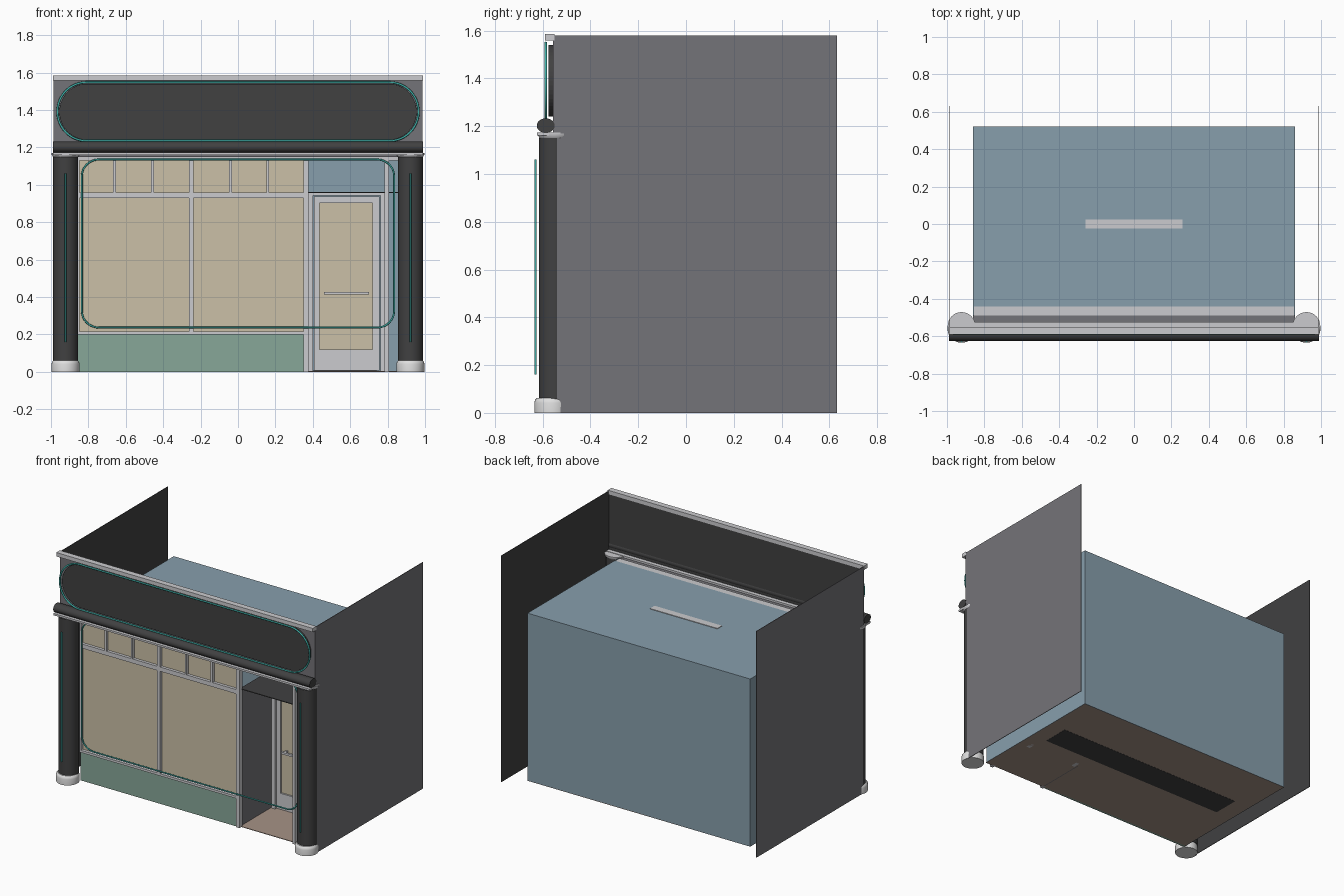
import bpy, bmesh, math

if "Cube" in bpy.data.objects:
    bpy.data.objects.remove(bpy.data.objects["Cube"])


def mat(name, r, g, b):
    m = bpy.data.materials.new(name)
    m.diffuse_color = (r, g, b, 1)
    m.use_nodes = True
    m.node_tree.nodes["Principled BSDF"].inputs["Base Color"].default_value = m.diffuse_color
    return m


LIGHT = mat("light_grey", .60, .60, .62)
STONE = mat("pale_stone", .74, .74, .74)
DARK = mat("charcoal", .052, .052, .053)
GREY = mat("wall_grey", .175, .172, .188)
BLUE = mat("dusty_blue", .245, .345, .415)
GREEN = mat("sage_green", .245, .39, .315)
TAN = mat("cream_glass", .60, .53, .385)
BROWN = mat("floor_brown", .38, .29, .24)
TEAL = mat("teal_tube", .05, .43, .39)


def finish(name, bm, *mats):
    bmesh.ops.recalc_face_normals(bm, faces=bm.faces)
    me = bpy.data.meshes.new(name)
    bm.to_mesh(me)
    bm.free()
    for m in mats:
        me.materials.append(m)
    ob = bpy.data.objects.new(name, me)
    bpy.context.collection.objects.link(ob)
    return ob


def box(name, x0, x1, y0, y1, z0, z1, *mats, rule=None):
    """Box from its limits; rule picks a material slot from a face normal."""
    bm = bmesh.new()
    bmesh.ops.create_cube(bm, size=1)
    for v in bm.verts:
        v.co = [a + (c + .5) * (b - a) for c, a, b in
                zip(v.co, (x0, y0, z0), (x1, y1, z1))]
    bmesh.ops.recalc_face_normals(bm, faces=bm.faces)
    if rule:
        for f in bm.faces:
            f.material_index = rule(f.normal)
    return finish(name, bm, *mats)


def smooth(ob):
    bpy.ops.object.select_all(action='DESELECT')
    ob.select_set(True)
    bpy.context.view_layer.objects.active = ob
    bpy.ops.object.shade_smooth_by_angle(angle=math.radians(40))


def lathe(name, x, y, profile, m, n=32):
    """Turned solid about a vertical axis from (radius, height) points."""
    bm = bmesh.new()
    rings = [[bm.verts.new((x + r * math.cos(math.tau * i / n),
                            y + r * math.sin(math.tau * i / n), z))
              for i in range(n)] for r, z in profile]
    for a, b in zip(rings, rings[1:]):
        for i in range(n):
            j = (i + 1) % n
            bm.faces.new((a[i], a[j], b[j], b[i]))
    bm.faces.new(rings[0])
    bm.faces.new(rings[-1])
    smooth(finish(name, bm, m))


def rounded_rect(x0, x1, z0, z1, r, n=12):
    pts = []
    for k, (cx, cz) in enumerate(((x1 - r, z1 - r), (x0 + r, z1 - r),
                                  (x0 + r, z0 + r), (x1 - r, z0 + r))):
        for i in range(n + 1):
            a = math.pi / 2 * (k + i / n)
            pts.append((cx + r * math.cos(a), cz + r * math.sin(a)))
    return pts


def tube(name, pts, y, r, closed=True):
    """Glowing tube following (x, z) points at depth y."""
    cu = bpy.data.curves.new(name, 'CURVE')
    cu.dimensions = '3D'
    cu.bevel_depth, cu.bevel_resolution, cu.use_fill_caps = r, 2, True
    sp = cu.splines.new('POLY')
    sp.points.add(len(pts) - 1)
    for p, (x, z) in zip(sp.points, pts):
        p.co = (x, y, z, 1)
    sp.use_cyclic_u = closed
    cu.materials.append(TEAL)
    ob = bpy.data.objects.new(name, cu)
    bpy.context.collection.objects.link(ob)
    bpy.ops.object.select_all(action='DESELECT')
    ob.select_set(True)
    bpy.context.view_layer.objects.active = ob
    bpy.ops.object.convert(target='MESH')


# Side walls and upper fascia: grey outside, charcoal inside
for s, side in ((-1, "left"), (1, "right")):
    box(side + "_wall", s * .985 - .002, s * .985 + .002, -.553, .632, 0, 1.58,
        GREY, DARK, rule=lambda n, s=s: int(n.x * s < -.5))
box("fascia", -.985, .985, -.557, -.553, 1.16, 1.56, GREY, DARK,
    rule=lambda n: int(n.y > .5))
box("parapet_cap", -.99, .99, -.59, -.55, 1.558, 1.585, LIGHT)

# Room shell, open at the front
box("room_back", -.86, .86, .516, .52, 0, 1.17, BLUE)
box("room_left", -.86, -.856, -.49, .52, 0, 1.17, BLUE)
box("room_right", .856, .86, -.49, .52, 0, 1.17, BLUE)
box("room_ceiling", -.86, .86, -.44, .52, 1.166, 1.17, BLUE)
box("room_floor", -.86, .86, -.5, .52, 0, .004, BROWN)
box("ceiling_strip", -.26, .26, -.025, .025, 1.164, 1.174, LIGHT)
box("floor_panel", -.73, .74, -.02, .17, -.001, .006, DARK)

# Sign board: rounded slab with a tube around it
bm = bmesh.new()
slab = bm.faces.new([bm.verts.new((x, -.556, z)) for x, z in
                     rounded_rect(-.955, .955, 1.24, 1.54, .149)])
ext = bmesh.ops.extrude_face_region(bm, geom=[slab])
bmesh.ops.translate(bm, vec=(0, -.02, 0), verts=[
    v for v in ext["geom"] if isinstance(v, bmesh.types.BMVert)])
finish("sign_board", bm, DARK)
tube("sign_tube", rounded_rect(-.965, .965, 1.235, 1.548, .155), -.587, .006)

# Shutter roll and cornice
bm = bmesh.new()
bmesh.ops.create_cone(bm, cap_ends=True, segments=32, radius1=.034,
                      radius2=.034, depth=1.98)
for v in bm.verts:
    x, y, z = v.co
    v.co = (z, x * 1.1 - .587, y * .9 + 1.202)
smooth(finish("awning_roll", bm, DARK))
box("cornice", -.99, .99, -.623, -.525, 1.16, 1.173, LIGHT)
box("header_shelf", -.86, .86, -.535, -.49, 1.148, 1.16, GREY)
box("header_frame", -.86, .86, -.49, -.44, 1.135, 1.168, LIGHT)

# Columns with feet, capitals and vertical tubes
for s, side in ((-1, "left"), (1, "right")):
    x = s * .922
    lathe(side + "_column", x, -.55, [(.066, .05), (.066, 1.15)], DARK)
    lathe(side + "_foot", x, -.56,
          [(.074, 0), (.075, .042), (.072, .054), (.064, .062)], STONE)
    lathe(side + "_capital", x, -.545, [(.067, 1.15), (.074, 1.16), (.074, 1.17)],
          LIGHT)
    tube(side + "_column_tube", [(x, .16), (x, 1.06)], -.63, .005, False)

# Shop window
box("stall_riser", -.86, .355, -.51, -.495, 0, .205, GREEN)
box("window_glass", -.855, .355, -.5, -.496, .205, 1.14, TAN)


def bar(name, x0, x1, z0, z1):
    box(name, x0, x1, -.52, -.49, z0, z1, LIGHT)


bar("window_sill", -.86, .355, .2, .216)
bar("transom_bar", -.855, .355, .93, .96)
bar("window_head", -.86, .86, 1.13, 1.148)
bar("left_post", -.86, -.848, .2, 1.14)
bar("middle_post", -.262, -.238, .21, 1.14)
bar("corner_post", .35, .376, 0, 1.14)
bar("right_post", .784, .806, 0, 1.14)
for i, x in enumerate((-.66, -.457, -.04, .16)):
    bar(f"small_bar_{i}", x - .007, x + .007, .95, 1.135)
tube("window_tube", rounded_rect(-.835, .835, .237, 1.135, .09), -.53, .005)

# Entrance recess
box("recess_wall", .362, .368, -.495, -.14, 0, .96, GREY)
box("recess_ceiling", .362, .856, -.495, -.14, .957, .962, DARK)


def door_part(name, x0, x1, z0, z1, t=.015, m=LIGHT):
    box(name, x0, x1, -.14 - t, -.14 + t, z0, z1, m)


door_part("left_jamb", .376, .402, 0, .957, .025)
door_part("right_jamb", .762, .79, 0, .957, .025)
door_part("door_head", .376, .79, .942, .957, .025)
door_part("left_stile", .406, .436, .008, .938)
door_part("right_stile", .72, .757, .008, .938)
door_part("top_rail", .436, .72, .903, .938)
door_part("bottom_rail", .436, .72, .008, .12)
door_part("door_glass", .436, .72, .12, .903, .003, TAN)
box("push_bar", .46, .70, -.185, -.17, .413, .427, LIGHT)
for i, x in enumerate((.48, .68)):
    box(f"push_bar_mount_{i}", x - .006, x + .006, -.17, -.14, .414, .426, LIGHT)
